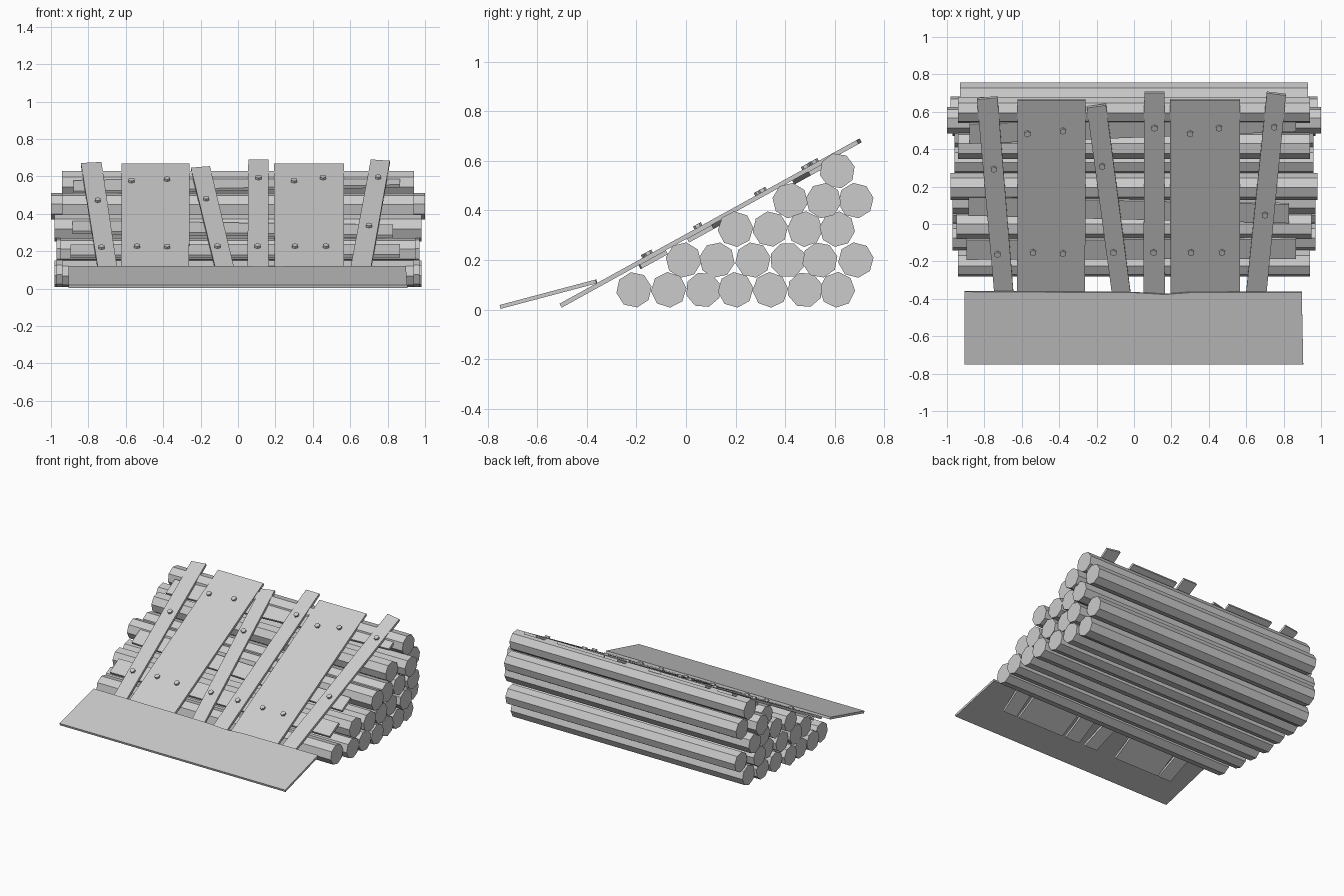
import bpy
import bmesh
import math
import random
from mathutils import Matrix, Vector

random.seed(4)

if "Cube" in bpy.data.objects:
    bpy.data.objects.remove(bpy.data.objects["Cube"], do_unlink=True)

# One plain grey for the whole model
grey = bpy.data.materials.new("weathered grey")
grey.use_nodes = True
grey.diffuse_color = (0.6, 0.6, 0.6, 1)
grey.node_tree.nodes["Principled BSDF"].inputs["Base Color"].default_value = (0.6, 0.6, 0.6, 1)

RAMP_HEIGHT, RAMP_SLOPE = 0.305, 0.551
LIP_HEIGHT, LIP_SLOPE = 0.218, 0.265
LOG_RADIUS = 0.072


def finish(bm, name):
    """Turn a bmesh into a flat-shaded grey object."""
    bmesh.ops.recalc_face_normals(bm, faces=bm.faces)
    mesh = bpy.data.meshes.new(name)
    bm.to_mesh(mesh)
    bm.free()
    mesh.materials.append(grey)
    obj = bpy.data.objects.new(name, mesh)
    bpy.context.collection.objects.link(obj)
    return obj


def slope_normal(slope):
    return Vector((0, -slope, 1)).normalized()


def board(name, outline, height, slope, thickness=0.018, drop=0.0):
    """Lay a plan outline on a sloping plane and give it thickness below."""
    normal = slope_normal(slope)
    bm = bmesh.new()
    top = [Vector((x, y, height + slope * y)) - normal * drop for x, y in outline]
    upper = [bm.verts.new(p) for p in top]
    lower = [bm.verts.new(p - normal * thickness) for p in top]
    bm.faces.new(upper)
    bm.faces.new(lower[::-1])
    count = len(upper)
    for i in range(count):
        j = (i + 1) % count
        bm.faces.new((upper[i], lower[i], lower[j], upper[j]))
    return finish(bm, name)


def prism(name, sides, radius, depth, matrix):
    bm = bmesh.new()
    bmesh.ops.create_cone(bm, cap_ends=True, segments=sides, radius1=radius,
                          radius2=radius, depth=depth, matrix=matrix)
    return finish(bm, name)


# Stacked logs: row height, then (y, half length) of each log
log_rows = [
    (0.08, [(-0.21, 0.94), (-0.07, 0.97), (0.07, 0.97), (0.2, 0.98),
            (0.34, 0.96), (0.48, 0.95), (0.61, 0.93)]),
    (0.2, [(-0.01, 0.95), (0.125, 0.97), (0.27, 0.96),
           (0.41, 0.94), (0.54, 0.97), (0.685, 0.92)]),
    (0.325, [(0.2, 0.98), (0.34, 0.96), (0.48, 0.96), (0.61, 0.98)]),
    (0.44, [(0.42, 0.94), (0.555, 1.0), (0.685, 0.93)]),
    (0.56, [(0.61, 0.94)]),
]
along_x = Matrix.Rotation(math.pi / 2, 4, "Y")
for row, (z, logs) in enumerate(log_rows, 1):
    for column, (y, half) in enumerate(logs, 1):
        roll = Matrix.Rotation(random.uniform(0, math.pi / 4), 4, "Z")
        place = Matrix.Translation((0, y, z)) @ along_x @ roll
        prism(f"log_row_{row}_{column}", 8, LOG_RADIUS, half * 2, place)

# Ramp planks: left and right x at the foot, then at the head, head y
planks = [
    ("narrow_plank_1", -0.735, -0.633, -0.84, -0.73, 0.665),
    ("wide_plank_1", -0.625, -0.262, -0.622, -0.258, 0.66),
    ("narrow_plank_2", -0.1, 0.0, -0.252, -0.15, 0.62),
    ("narrow_plank_3", 0.05, 0.165, 0.055, 0.162, 0.7),
    ("wide_plank_2", 0.195, 0.567, 0.192, 0.567, 0.66),
    ("narrow_plank_4", 0.585, 0.695, 0.71, 0.812, 0.7),
]
foot = -0.51
for name, foot_a, foot_b, head_a, head_b, head in planks:
    skew = 0.1 * (head_a - foot_a)
    outline = [(foot_a, foot), (foot_b, foot), (head_b, head - skew), (head_a, head + skew)]
    if name.startswith("narrow"):
        outline[3] = (head_a, head)
    board(name, outline, RAMP_HEIGHT, RAMP_SLOPE)

# Cross boards under the planks: left x, left y, right x, right y, width
battens = [
    ("upper_batten", -0.88, 0.42, 0.865, 0.485, 0.105),
    ("middle_batten", -0.885, 0.035, 0.83, -0.005, 0.1),
    ("lower_batten", -0.895, -0.2, 0.865, -0.195, 0.105),
]
for name, xa, ya, xb, yb, width in battens:
    outline = [(xa, ya), (xb, yb), (xb, yb + width), (xa, ya + width)]
    board(name, outline, RAMP_HEIGHT, RAMP_SLOPE, drop=0.018)

# Wide lip board at the foot, with a dip in its rear edge
lip = [(-0.905, -0.752), (0.905, -0.752), (0.897, -0.365),
       (0.3, -0.367), (0.165, -0.377), (0.0, -0.367), (-0.905, -0.362)]
board("lip_board", lip, LIP_HEIGHT, LIP_SLOPE, thickness=0.016)

# Hexagonal nail heads
nails = [
    (-0.75, 0.295), (-0.73, -0.16), (-0.57, 0.485), (-0.38, 0.5),
    (-0.54, -0.15), (-0.38, -0.155), (-0.17, 0.31), (-0.11, -0.15),
    (0.11, 0.515), (0.105, -0.15), (0.3, 0.485), (0.455, 0.515),
    (0.305, -0.15), (0.47, -0.15), (0.75, 0.52), (0.7, 0.05),
]
normal = slope_normal(RAMP_SLOPE)
tilt = normal.to_track_quat("Z", "Y").to_matrix().to_4x4()
for number, (x, y) in enumerate(nails, 1):
    surface = Vector((x, y, RAMP_HEIGHT + RAMP_SLOPE * y))
    prism(f"nail_head_{number}", 6, 0.018, 0.026, Matrix.Translation(surface) @ tilt)
